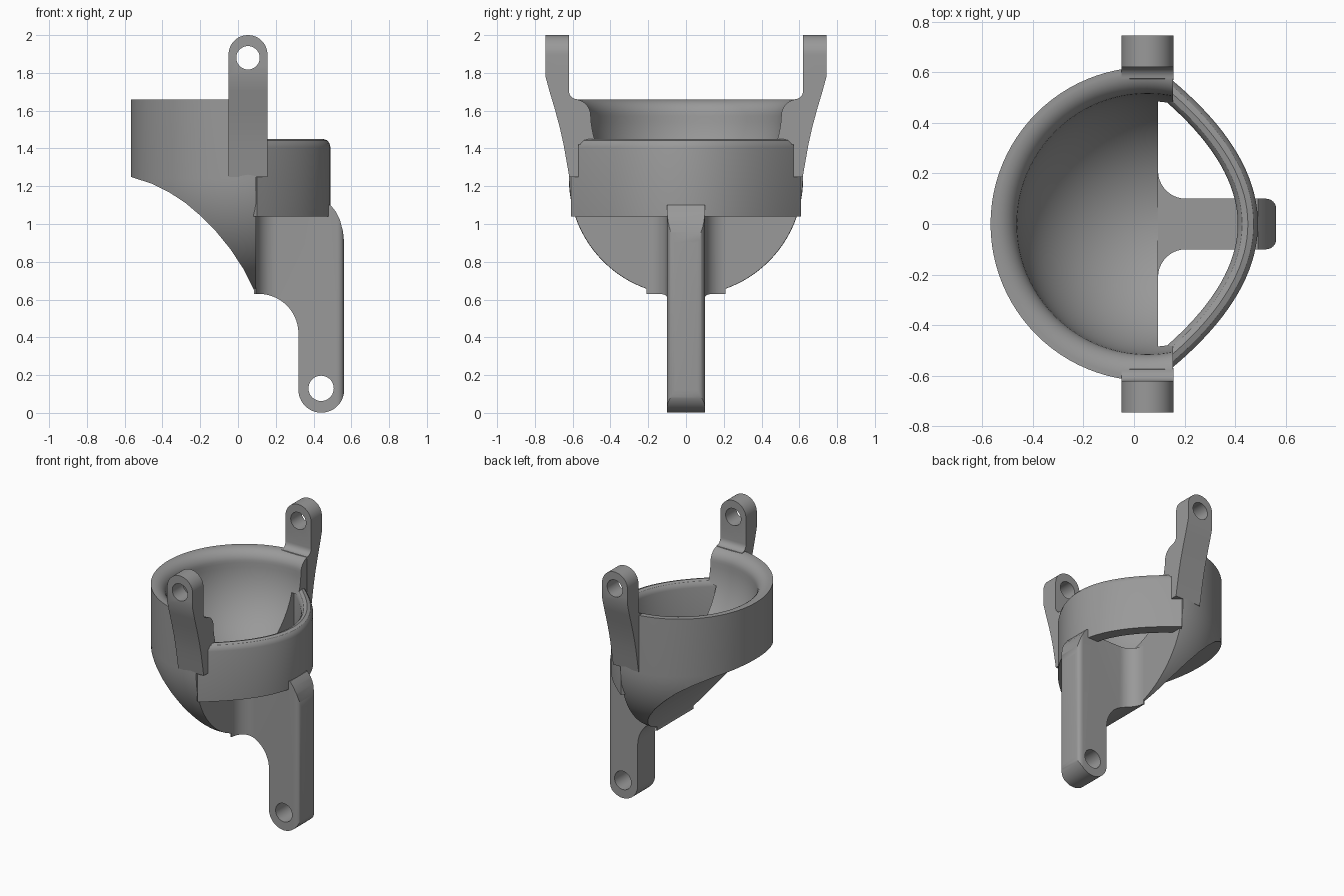
import bpy, bmesh, math
from mathutils import Vector

if "Cube" in bpy.data.objects:
    bpy.data.objects.remove(bpy.data.objects["Cube"])

grey = bpy.data.materials.new("plain grey")
grey.diffuse_color = (0.32, 0.32, 0.32, 1)
grey.use_nodes = True
grey.node_tree.nodes["Principled BSDF"].inputs["Base Color"].default_value = grey.diffuse_color
CX = 0.053  # axis of the cup and of the arm holes


def finish(bm, name):
    bmesh.ops.remove_doubles(bm, verts=bm.verts, dist=1e-5)
    bmesh.ops.recalc_face_normals(bm, faces=bm.faces)
    me = bpy.data.meshes.new(name)
    bm.to_mesh(me)
    bm.free()
    me.materials.append(grey)
    ob = bpy.data.objects.new(name, me)
    bpy.context.collection.objects.link(ob)
    return ob


def prism(name, pts, axis, lo, hi):
    """Extrude a 2D outline along x, y or z between lo and hi."""
    put = {"x": lambda a, b, c: (c, a, b),
           "y": lambda a, b, c: (a, c, b),
           "z": lambda a, b, c: (a, b, c)}[axis]
    bm = bmesh.new()
    low = [bm.verts.new(put(a, b, lo)) for a, b in pts]
    high = [bm.verts.new(put(a, b, hi)) for a, b in pts]
    bm.faces.new(low)
    bm.faces.new(high[::-1])
    n = len(pts)
    for i in range(n):
        j = (i + 1) % n
        bm.faces.new((low[i], high[i], high[j], low[j]))
    return finish(bm, name)


def arc(cx, cy, r, a0, a1, n=16):
    return [(cx + r * math.cos(math.radians(a0 + (a1 - a0) * i / n)),
             cy + r * math.sin(math.radians(a0 + (a1 - a0) * i / n)))
            for i in range(n + 1)]


def cut(ob, tool, op):
    """Apply a boolean and throw the tool away."""
    m = ob.modifiers.new("cut", "BOOLEAN")
    m.object, m.operation, m.solver = tool, op, "EXACT"
    bpy.context.view_layer.objects.active = ob
    bpy.ops.object.modifier_apply(modifier=m.name)
    bpy.data.objects.remove(tool)


def smooth(ob, angle=30):
    bpy.ops.object.select_all(action="DESELECT")
    ob.select_set(True)
    bpy.context.view_layer.objects.active = ob
    bpy.ops.object.shade_smooth_by_angle(angle=math.radians(angle))


# Cup: round outer bowl with a shallower inner bowl and a rolled lip
profile = arc(0, 1.24, 0.62, -90, 0, 24) + [(0.62, 1.66), (0.60, 1.66)]
profile += arc(0.60, 1.575, 0.085, 95, 180, 8) + arc(0, 1.59, 0.515, -2, -90, 24)
bm = bmesh.new()
vs = [bm.verts.new((CX + max(r, 0), 0, z)) for r, z in profile]
edges = [bm.edges.new(p) for p in zip(vs, vs[1:])]
bmesh.ops.spin(bm, geom=vs + edges, cent=(CX, 0, 0), axis=(0, 0, 1),
               angle=math.tau, steps=96)
cup = finish(bm, "cup")

# Side outline kept from the cup: open front, hollowed underside at the back
keep = [(-0.8, 1.8), (0.155, 1.8), (0.155, 1.42), (0.095, 1.42), (0.095, 0.63),
        (0.03, 0.76), (-0.04, 0.867), (-0.12, 0.965), (-0.2, 1.045),
        (-0.28, 1.113), (-0.36, 1.165), (-0.46, 1.215), (-0.57, 1.25), (-0.8, 1.31)]
cut(cup, prism("keep", keep, "y", -0.8, 0.8), "INTERSECT")
smooth(cup)

# Two upright arms with round pierced ends
for side, name in ((1, "back_arm"), (-1, "front_arm")):
    section = [(0.62, 2.02), (0.745, 2.02), (0.745, 1.785), (0.722, 1.70),
               (0.695, 1.61), (0.668, 1.51), (0.648, 1.42), (0.632, 1.33),
               (0.618, 1.25), (0.57, 1.25), (0.57, 1.645)]
    section += arc(0.575, 1.705, 0.045, -90, 0, 6)
    arm = prism(name, [(side * y, z) for y, z in section], "x", -0.05, 0.156)
    outline = [(-0.05, 1.2)] + arc(CX, 1.897, 0.103, 180, 0, 24) + [(0.156, 1.2)]
    cut(arm, prism("outline", outline, "y", -0.9, 0.9), "INTERSECT")
    cut(arm, prism("bore", arc(CX, 1.88, 0.062, 0, 350, 35), "y", -0.9, 0.9),
        "DIFFERENCE")
    smooth(arm)

# Curved band closing the front of the cup, with a rounded top
bm = bmesh.new()
shape = [(0, 1.04), (0, 1.405), (0.006, 1.428), (0.018, 1.443), (0.04, 1.45),
         (0.062, 1.443), (0.074, 1.428), (0.08, 1.405), (0.08, 1.04)]
rows = []
for i in range(41):
    y = 0.61 * (i / 20 - 1)
    p = Vector((0.49 - 1.05 * y * y, y))
    n = Vector((1, 2.1 * y)).normalized()
    rows.append([bm.verts.new((*(p - n * d), z)) for d, z in shape])
for a, b in zip(rows, rows[1:]):
    for k in range(len(shape)):
        j = (k + 1) % len(shape)
        bm.faces.new((a[k], a[j], b[j], b[k]))
bm.faces.new(rows[0])
bm.faces.new(rows[-1])
smooth(finish(bm, "front_band"))

# Leg: slab below the band that flares into the cup and ends in a pierced foot
side_view = [(0.085, 1.075), (0.085, 0.63)] + arc(0.11, 0.42, 0.21, 90, 0, 14)
side_view += arc(0.441, 0.122, 0.121, 180, 360, 24)
side_view += [(0.562, 0.9), (0.556, 0.96), (0.54, 1.02), (0.518, 1.065),
              (0.49, 1.1), (0.45, 1.1), (0.45, 1.075)]
leg = prism("leg", side_view, "y", -0.3, 0.3)
half = [(0.05, 0.21)] + arc(0.205, 0.21, 0.11, 180, 270, 10)
half += arc(0.522, 0.06, 0.04, 90, 0, 6)
plan = half + [(x, -y) for x, y in reversed(half)]
cut(leg, prism("plan", plan, "z", -0.1, 1.3), "INTERSECT")
cut(leg, prism("bore", arc(0.44, 0.13, 0.067, 0, 350, 35), "y", -0.5, 0.5),
    "DIFFERENCE")
smooth(leg)
